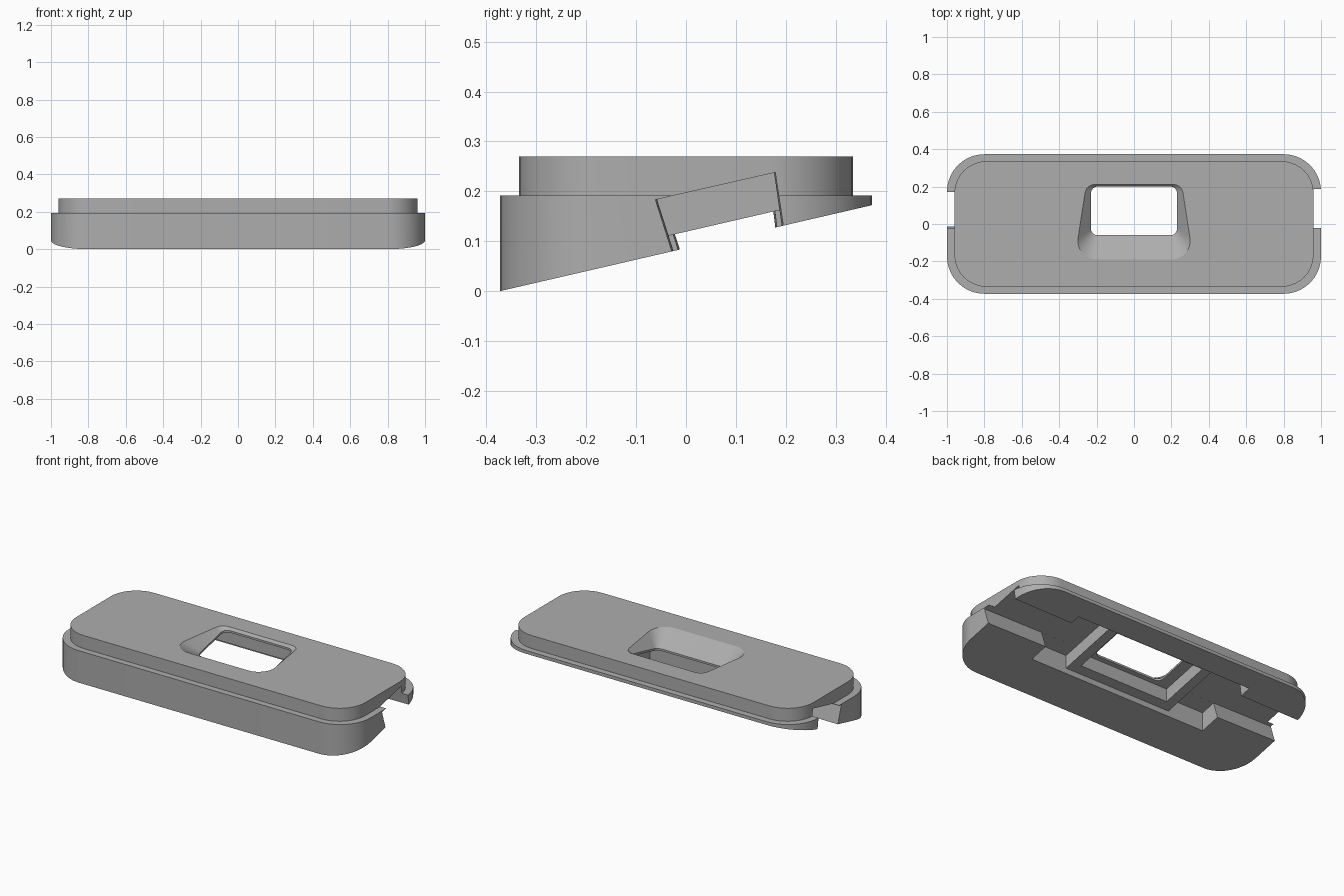
import bpy, bmesh, math
from mathutils import Vector

old = bpy.data.objects.get("Cube")
if old:
    bpy.data.objects.remove(old)

grey = bpy.data.materials.new("light_grey")
grey.use_nodes = True
grey.diffuse_color = (0.42, 0.42, 0.42, 1)
grey.node_tree.nodes["Principled BSDF"].inputs["Base Color"].default_value = (0.42, 0.42, 0.42, 1)


def underside(y):
    return 0.0861 + 0.231 * y


def pocket_floor(y):
    return 0.197 + 0.228 * y


def rounded(corners, radii, steps=10):
    """Polygon with a true arc at every corner, counter-clockwise."""
    out = []
    n = len(corners)
    for i, r in enumerate(radii):
        p = Vector(corners[i])
        a = (Vector(corners[i - 1]) - p).normalized()
        b = (Vector(corners[(i + 1) % n]) - p).normalized()
        half = a.angle(b) / 2
        centre = p + (a + b).normalized() * r / math.sin(half)
        start = p + a * r / math.tan(half) - centre
        sweep = math.pi - 2 * half
        for k in range(steps + 1):
            t = sweep * k / steps
            c, s = math.cos(t), math.sin(t)
            out.append((centre.x + start.x * c - start.y * s,
                        centre.y + start.x * s + start.y * c))
    return out


def rect(x, y0, y1):
    return [(-x, y0), (x, y0), (x, y1), (-x, y1)]


def at_height(loop, height):
    return [(x, y, height(y) if callable(height) else height) for x, y in loop]


def loft(name, loops):
    """Closed solid through matching loops, capped at both ends."""
    bm = bmesh.new()
    rings = [[bm.verts.new(p) for p in loop] for loop in loops]
    for lo, hi in zip(rings, rings[1:]):
        for i in range(len(lo)):
            j = (i + 1) % len(lo)
            bm.faces.new((lo[i], lo[j], hi[j], hi[i]))
    bm.faces.new(rings[0][::-1])
    bm.faces.new(rings[-1])
    bmesh.ops.recalc_face_normals(bm, faces=bm.faces)
    mesh = bpy.data.meshes.new(name)
    bm.to_mesh(mesh)
    bm.free()
    mesh.materials.append(grey)
    obj = bpy.data.objects.new(name, mesh)
    bpy.context.collection.objects.link(obj)
    return obj


def combine(target, tool, operation):
    mod = target.modifiers.new(operation, "BOOLEAN")
    mod.object, mod.operation, mod.solver = tool, operation, "EXACT"
    bpy.context.view_layer.objects.active = target
    bpy.ops.object.modifier_apply(modifier=mod.name)
    bpy.data.objects.remove(tool)


# Wedge body with a stepped, slightly smaller top
outer = rounded(rect(1, -0.373, 0.373), [0.2] * 4)
inner = rounded(rect(0.96, -0.335, 0.335), [0.17] * 4)
plate = loft("wedge_plate", [at_height(outer, underside), at_height(outer, 0.192),
                             at_height(inner, 0.192), at_height(inner, 0.27)])

# Tapered dovetail channel running out through both ends
near = [(-0.062, 0.183), (-0.022, 0.057), (0.199, 0.109), (0.18, 0.238)]
far = [(-0.045, 0.187), (-0.004, 0.06), (0.181, 0.104), (0.165, 0.235)]
channel = loft("channel_cutter", [[(1.1, y, z) for y, z in near],
                                  [(-1.1, y, z) for y, z in far]])
combine(plate, channel, "DIFFERENCE")

# Wider pocket in the middle of the underside
middle = rect(0.6, -0.14, 0.25)
pocket = loft("pocket_cutter", [at_height(middle, lambda y: underside(y) - 0.1),
                                at_height(middle, pocket_floor)])
combine(plate, pocket, "DIFFERENCE")

# Raised frame around the window inside the pocket
block = rect(0.36, -0.145, 0.255)
frame = loft("frame_block", [at_height(block, lambda y: underside(y) + 0.033),
                             at_height(block, lambda y: pocket_floor(y) + 0.005)])
combine(plate, frame, "UNION")
recess = rect(0.3, -0.085, 0.215)
inside = loft("frame_cutter", [at_height(recess, lambda y: underside(y) - 0.05),
                               at_height(recess, pocket_floor)])
combine(plate, inside, "DIFFERENCE")

# Window with a flared funnel opening on the top
window = rounded(rect(0.23, -0.06, 0.2), [0.035] * 4, 8)
mouth = rounded([(-0.317, -0.19), (0.317, -0.19), (0.255, 0.212), (-0.255, 0.212)],
                [0.1, 0.1, 0.055, 0.055], 8)
funnel = loft("window_cutter", [at_height(window, lambda y: pocket_floor(y) - 0.03),
                                at_height(window, lambda y: pocket_floor(y) + 0.012),
                                at_height(mouth, 0.27), at_height(mouth, 0.3)])
combine(plate, funnel, "DIFFERENCE")

# Smooth the rounded corners, keep the edges sharp
bpy.ops.object.select_all(action="DESELECT")
plate.select_set(True)
bpy.context.view_layer.objects.active = plate
bpy.ops.object.shade_smooth_by_angle(angle=math.radians(25))
